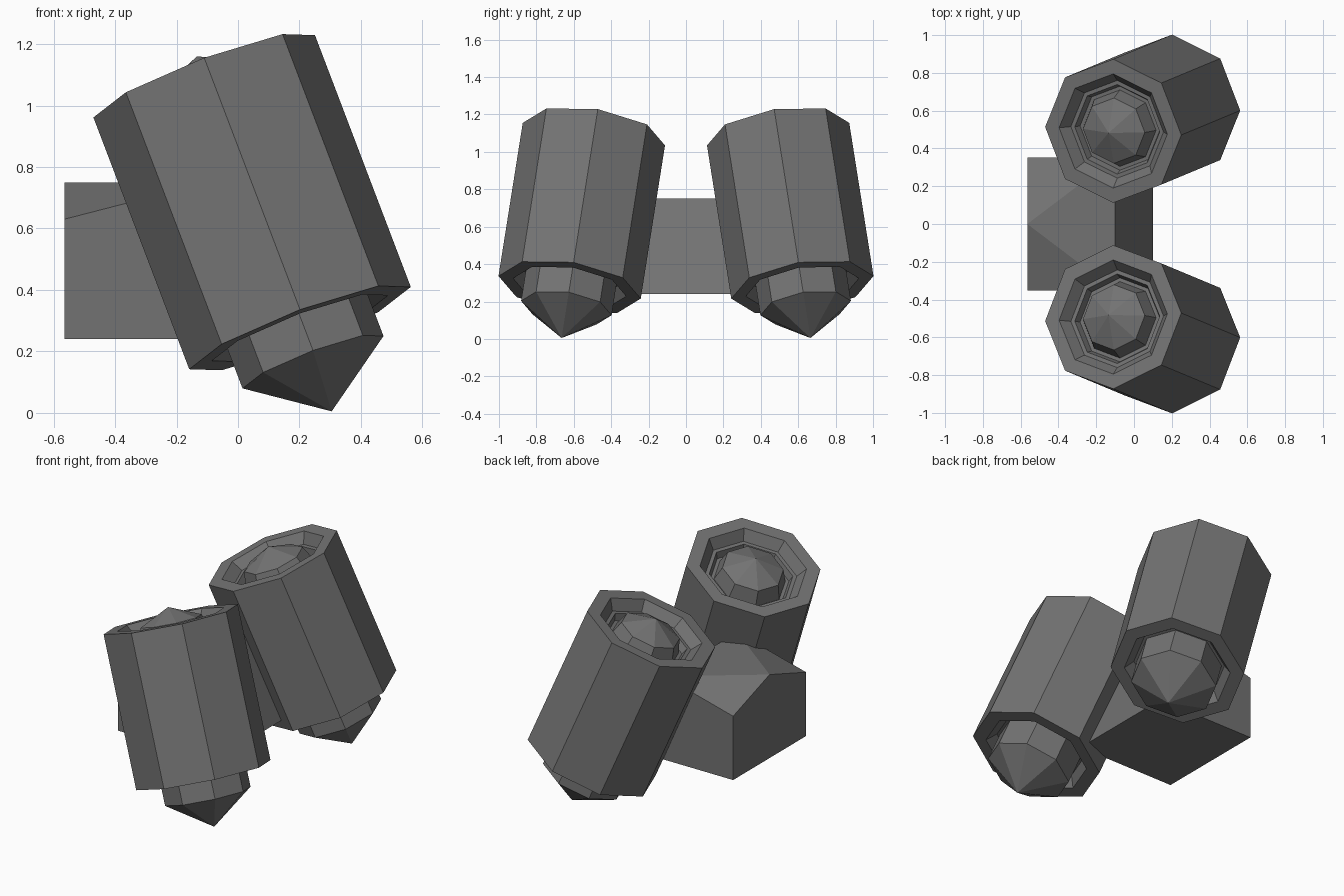
import bpy, bmesh
from math import cos, sin, pi, radians
from mathutils import Matrix, Vector

cube = bpy.data.objects.get("Cube")
if cube:
    bpy.data.objects.remove(cube, do_unlink=True)

grey = bpy.data.materials.new("dark_grey")
grey.use_nodes = True
colour = (0.17, 0.17, 0.17, 1)
grey.diffuse_color = colour
grey.node_tree.nodes["Principled BSDF"].inputs["Base Color"].default_value = colour


def finish(name, bm):
    bmesh.ops.recalc_face_normals(bm, faces=bm.faces)
    mesh = bpy.data.meshes.new(name)
    bm.to_mesh(mesh)
    bm.free()
    mesh.materials.append(grey)
    obj = bpy.data.objects.new(name, mesh)
    bpy.context.collection.objects.link(obj)


def lathe(name, profile, matrix, sides=8):
    """Turn (radius, height) points round the local z axis."""
    bm = bmesh.new()
    rings = []
    for r, z in profile:
        if r == 0:
            rings.append([bm.verts.new((0, 0, z))] * sides)
        else:
            rings.append([bm.verts.new((r * cos(2 * pi * i / sides), r * sin(2 * pi * i / sides), z))
                          for i in range(sides)])
    for a, b in zip(rings, rings[1:]):
        for i in range(sides):
            j = (i + 1) % sides
            corners = list(dict.fromkeys([a[i], a[j], b[j], b[i]]))
            bm.faces.new(corners)
    bm.transform(matrix)
    finish(name, bm)


LENGTH = 0.886

# Casing: outer wall with a tapered recess at each end
casing = [(0.24, -0.06), (0.262, -0.06), (0.306, 0), (0.385, 0), (0.385, -LENGTH),
          (0.306, -LENGTH), (0.262, 0.06 - LENGTH), (0.24, 0.06 - LENGTH)]
# Low dome sitting in a groove at the upper end
dome = [(0.24, -0.06), (0.225, -0.10), (0.205, -0.10), (0.175, -0.01), (0, 0.07)]
# Nozzle with a pointed tip at the lower end
nozzle = [(0.245, 0.1 - LENGTH), (0.245, -LENGTH - 0.12), (0, -LENGTH - 0.293)]

# Tilted pods, one in front and its mirror image behind
tilt = (Matrix.Translation((-0.11, -0.4925, 1.095))
        @ Matrix.Rotation(radians(-9), 4, 'X') @ Matrix.Rotation(radians(-20.6), 4, 'Y'))
for label, side in (("front", 1), ("back", -1)):
    place = Matrix.Diagonal((1, side, 1, 1)) @ tilt
    for part, profile in (("casing", casing), ("dome", dome), ("nozzle", nozzle)):
        lathe(f"{label}_{part}", profile, place)

# Mounting block: sloped inner end, outer top corners lowered
bm = bmesh.new()
WIDTH, BASE, TOP, OUTER = 0.352, 0.24, 0.75, -0.565
low = [bm.verts.new((x, y, BASE)) for x, y in
       ((OUTER, -WIDTH), (0.1, -WIDTH), (0.1, WIDTH), (OUTER, WIDTH))]
inner = [bm.verts.new((-0.1, y, TOP)) for y in (-WIDTH, WIDTH)]
eaves = [bm.verts.new((OUTER, y, 0.63)) for y in (-WIDTH, WIDTH)]
peak = bm.verts.new((OUTER, 0, TOP))
for face in (low, [low[1], low[2], inner[1], inner[0]],
             [low[0], low[1], inner[0], eaves[0]],
             [low[3], low[2], inner[1], eaves[1]],
             [low[0], low[3], eaves[1], peak, eaves[0]],
             [eaves[0], inner[0], peak], [eaves[1], inner[1], peak],
             [inner[0], inner[1], peak]):
    bm.faces.new(face)
finish("mounting_block", bm)
